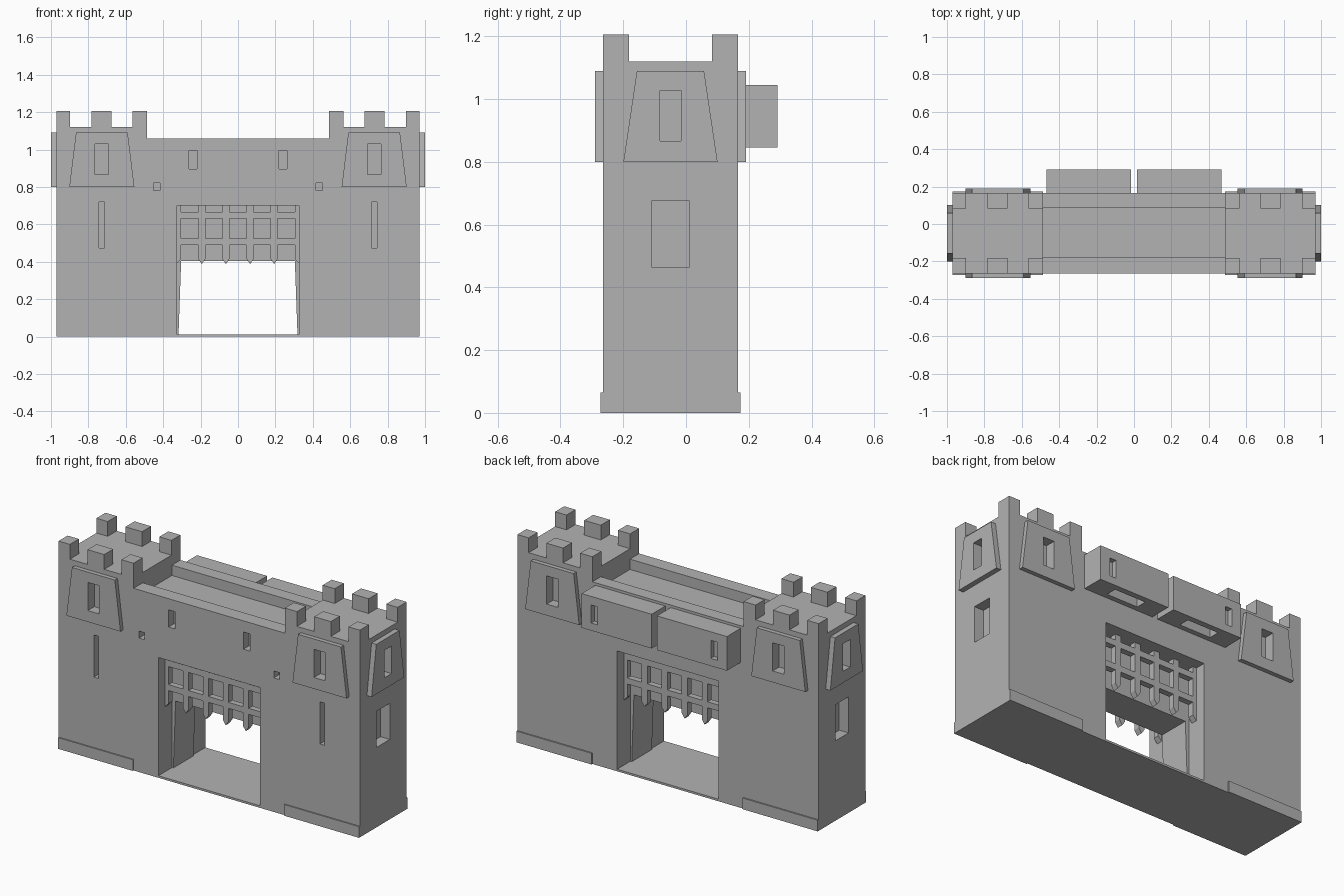
import bpy, bmesh
from mathutils import Vector

cube = bpy.data.objects.get("Cube")
if cube:
    bpy.data.objects.remove(cube)

stone = bpy.data.materials.new("grey_stone")
stone.use_nodes = True
GREY = (0.45, 0.45, 0.45, 1)
stone.diffuse_color = GREY
stone.node_tree.nodes["Principled BSDF"].inputs["Base Color"].default_value = GREY

FRONT, BACK, HALF = -0.265, 0.166, 0.97
MID = (FRONT + BACK) / 2
TOWER_IN, TOWER_X = 0.487, 0.728
ROOF, GATE = 1.12, 0.327


def prism(name, profile, axis, a, b):
    """Extrude a profile (u, z) along x or y, between a and b."""
    bm = bmesh.new()
    ends = []
    for d in (a, b):
        ends.append([bm.verts.new((d, u, z) if axis == "x" else (u, d, z)) for u, z in profile])
    bm.faces.new(ends[0])
    bm.faces.new(ends[1])
    n = len(profile)
    for i in range(n):
        j = (i + 1) % n
        bm.faces.new((ends[0][i], ends[0][j], ends[1][j], ends[1][i]))
    bmesh.ops.recalc_face_normals(bm, faces=bm.faces)
    mesh = bpy.data.meshes.new(name)
    bm.to_mesh(mesh)
    bm.free()
    mesh.materials.append(stone)
    obj = bpy.data.objects.new(name, mesh)
    bpy.context.collection.objects.link(obj)
    return obj


def box(name, x, y, z):
    return prism(name, [(x[0], z[0]), (x[1], z[0]), (x[1], z[1]), (x[0], z[1])], "y", *y)


def around(c, h):
    return (c - h, c + h)


def cut(cutter, *targets):
    """Subtract a cutter from each target, then remove it."""
    for obj in targets:
        mod = obj.modifiers.new("cut", "BOOLEAN")
        mod.operation, mod.solver, mod.object = "DIFFERENCE", "EXACT", cutter
        with bpy.context.temp_override(object=obj, active_object=obj):
            bpy.ops.object.modifier_apply(modifier=mod.name)
    bpy.data.objects.remove(cutter)


def shield(u, bottom, top):
    return [(u - bottom, 0.80), (u + bottom, 0.80), (u + top, 1.09), (u - top, 1.09)]


# Main wall with towers at both ends
wall = prism("gatehouse_wall",
             [(-HALF, 0), (HALF, 0), (HALF, ROOF), (TOWER_IN, ROOF), (TOWER_IN, 1.06),
              (-TOWER_IN, 1.06), (-TOWER_IN, ROOF), (-HALF, ROOF)], "y", FRONT, BACK)

# Walkway between the parapets
cut(box("cutter", (-TOWER_IN, TOWER_IN), (-0.18, 0.088), (1.0, 1.3)), wall)

# Gate chambers and the lower, tapered passage between them
for y in ((-0.4, -0.14), (0.045, 0.4)):
    cut(box("cutter", (-GATE, GATE), y, (0.012, 0.70)), wall)
cut(prism("cutter", [(-0.318, 0.012), (0.318, 0.012), (0.304, 0.405), (-0.304, 0.405)],
          "y", -0.2, 0.1), wall)

# Portcullises: upright bars with points, and cross bars
for side, y0 in (("front", -0.205), ("back", 0.07)):
    y1 = y0 + 0.035
    for i in range(-2, 2):
        x = (i + 0.5) * 0.129
        w = 0.0185
        prism(side + "_portcullis_bar", [(x - w, 0.71), (x - w, 0.415), (x, 0.388),
                                         (x + w, 0.415), (x + w, 0.71)], "y", y0, y1)
    for s in (-1, 1):
        prism(side + "_portcullis_edge_bar",
              [(s * GATE, 0.71), (s * GATE, 0.39), (s * 0.304, 0.415), (s * 0.304, 0.71)],
              "y", y0, y1)
    for z in (0.508, 0.648):
        box(side + "_portcullis_cross_bar", (-GATE, GATE), (y0, y1), around(z, 0.0175))

# Both halves
for s, side in ((1, "left"), (-1, "right")):
    # Plinth under each tower, standing out at the front and the back
    box(side + "_plinth", sorted((s * TOWER_IN, s * HALF)), (-0.272, 0.174), (0, 0.065))

    # Battlements
    for x0, x1 in ((0.897, HALF), (0.676, 0.783), (TOWER_IN, 0.565)):
        for y in ((FRONT, FRONT + 0.083), (BACK - 0.083, BACK)):
            box(side + "_merlon", sorted((s * x0, s * x1)), y, (ROOF - 0.01, 1.206))

    # Shield plates with recessed windows at the front and the back
    x = s * TOWER_X
    for face, y, d in (("front", FRONT, -1), ("back", BACK, 1)):
        plate = prism(side + "_" + face + "_shield", shield(x, 0.174, 0.138), "y",
                      y, y + d * 0.025)
        cut(box("cutter", around(x, 0.036), sorted((y - d * 0.035, y + d * 0.1)),
                (0.866, 1.03)), wall, plate)

    # Shield plate and windows on the tower's end
    plate = prism(side + "_end_shield", shield(MID, 0.15, 0.107), "x", s * HALF, s)
    cut(box("cutter", sorted((s * 0.935, s * 1.1)), around(MID, 0.033), (0.867, 1.027)),
        wall, plate)
    cut(box("cutter", sorted((s * 0.91, s * 1.1)), around(MID, 0.06), (0.465, 0.675)), wall)

    # Arrow slit and small openings in the front
    for cx, h, z in ((TOWER_X, 0.015, (0.475, 0.72)), (0.241, 0.021, (0.895, 0.995)),
                     (0.434, 0.018, (0.78, 0.82))):
        cut(box("cutter", around(s * cx, h), (-0.4, FRONT + 0.05), z), wall)

    # Overhanging box at the back with a window and an open floor
    bay = box(side + "_overhanging_box", sorted((s * 0.017, s * 0.468)), (BACK, 0.292),
              (0.846, 1.045))
    cut(box("cutter", around(s * 0.385, 0.021), (0.262, 0.4), (0.89, 0.995)), bay)
    cut(box("cutter", around(s * 0.2425, 0.1), (0.195, 0.258), (0.7, 0.94)), bay)
